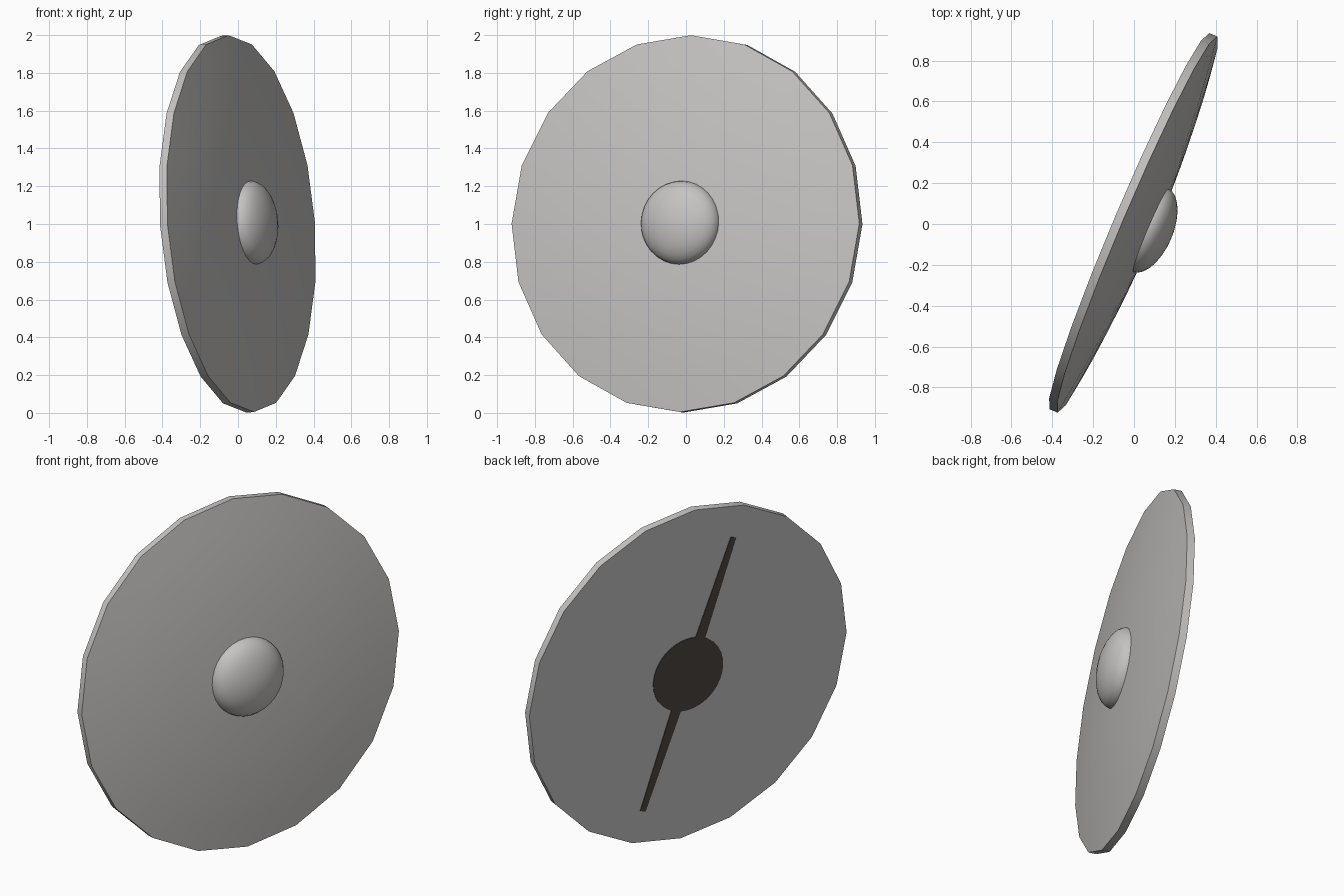
import bpy, bmesh, math
from mathutils import Matrix, Vector

if "Cube" in bpy.data.objects:
    bpy.data.objects.remove(bpy.data.objects["Cube"])

# Shield frame: u = sideways, d = up the face, n = outward through the boss
n = Vector((0.918, -0.390, 0.0734)).normalized()
u = Vector((0.390, 0.918, 0)).normalized()
d = n.cross(u).normalized()
FRAME = Matrix.Translation((0.017, -0.003, 1.002)) @ Matrix((u, d, n)).transposed().to_4x4()
THICK = 0.043


def material(name, rgb):
    m = bpy.data.materials.new(name)
    m.diffuse_color = (*rgb, 1)
    m.use_nodes = True
    m.node_tree.nodes["Principled BSDF"].inputs["Base Color"].default_value = m.diffuse_color
    return m


GREY = material("pale_grey", (0.56, 0.55, 0.54))
DARK = material("dark_brown", (0.070, 0.060, 0.050))


def finish(name, bm, mat, angle=30):
    bmesh.ops.recalc_face_normals(bm, faces=bm.faces)
    bm.transform(FRAME)
    me = bpy.data.meshes.new(name)
    bm.to_mesh(me)
    bm.free()
    me.materials.append(mat)
    ob = bpy.data.objects.new(name, me)
    bpy.context.collection.objects.link(ob)
    bpy.ops.object.select_all(action='DESELECT')
    ob.select_set(True)
    bpy.context.view_layer.objects.active = ob
    bpy.ops.object.shade_smooth_by_angle(angle=math.radians(angle))
    return ob


def lathe(profile, sides):
    """Closed solid from (radius, height) rings, capped at both ends."""
    bm = bmesh.new()
    rings = [[bm.verts.new((r * math.cos(a), r * math.sin(a), h))
              for a in (2 * math.pi * i / sides for i in range(sides))]
             for r, h in profile]
    for lo, hi in zip(rings, rings[1:]):
        for i in range(sides):
            j = (i + 1) % sides
            bm.faces.new((lo[i], lo[j], hi[j], hi[i]))
    bm.faces.new(rings[0][::-1])
    bm.faces.new(rings[-1])
    return bm


# Round board: flat back, straight rim, gently domed front
dome = [(r, 0.075 * (1 - r * r)) for r in (1, 0.85, 0.7, 0.55, 0.4, 0.2, 0.05)]
finish("shield_board", lathe([(1, -THICK)] + dome, 20), GREY)

# Rounded boss in the middle of the front
cap = [(0.222 * math.cos(t), 0.068 + 0.11 * math.sin(t))
       for t in (math.radians(k) for k in (0, 12, 25, 38, 51, 64, 77, 87))]
finish("boss", lathe([(0.222, 0.03)] + cap, 32), GREY, 40)

# Dark hub on the back
finish("back_hub", lathe([(0.22, -THICK - 0.004), (0.22, -THICK + 0.004)], 32), DARK)

# Tapered dark grip strips either side of the hub
for name, turn in (("upper_grip_strip", 18), ("lower_grip_strip", 198)):
    bm = bmesh.new()
    outline = [(-0.033, 0.15), (0.033, 0.15), (0.018, 0.81), (-0.018, 0.81)]
    face = bm.faces.new([bm.verts.new((x, y, -THICK - 0.004)) for x, y in outline])
    ext = bmesh.ops.extrude_face_region(bm, geom=[face])
    bmesh.ops.translate(bm, vec=(0, 0, 0.007),
                        verts=[v for v in ext["geom"] if isinstance(v, bmesh.types.BMVert)])
    bm.transform(Matrix.Rotation(math.radians(turn), 4, 'Z'))
    finish(name, bm, DARK)
